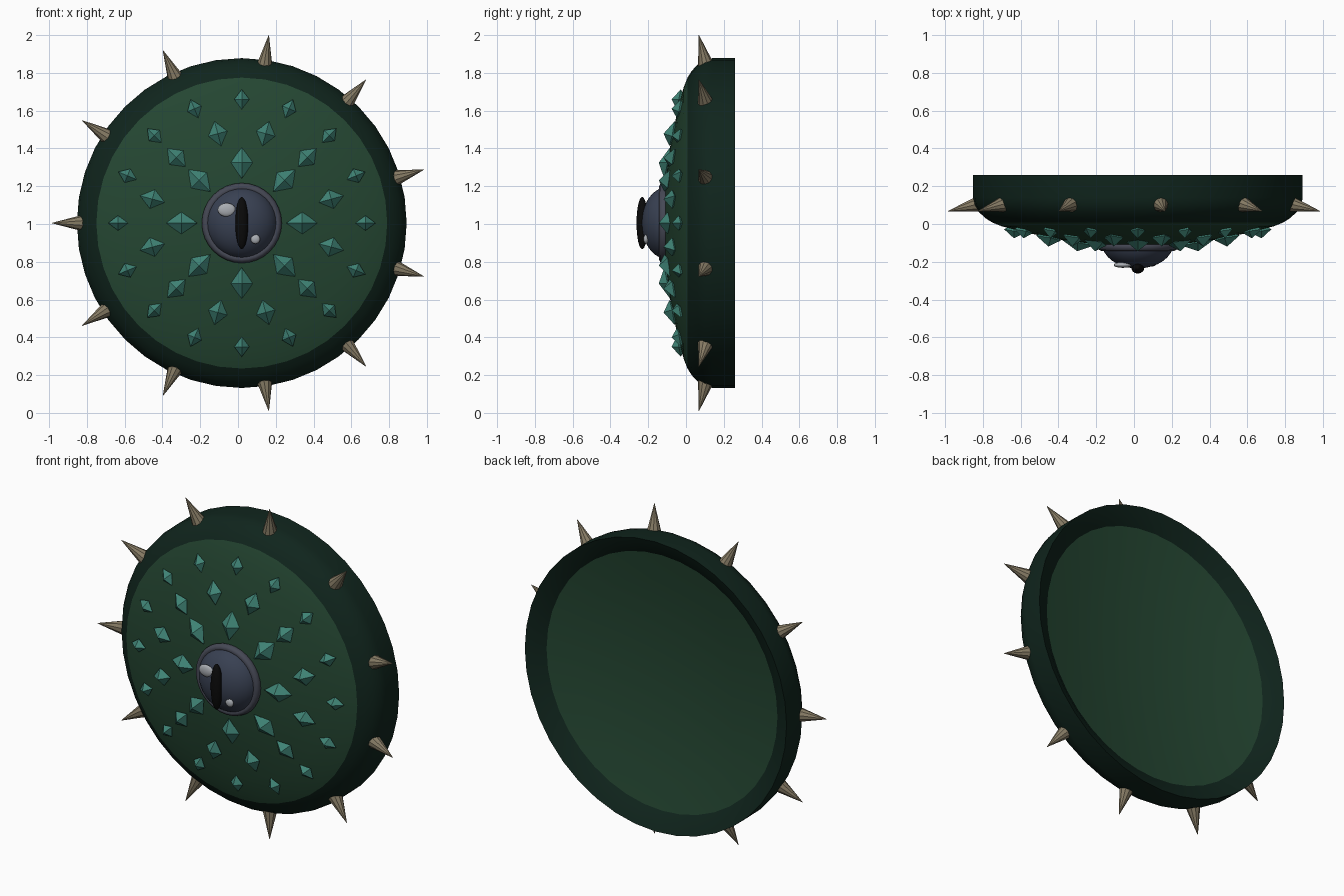
import bpy, bmesh
from math import sin, cos, pi, radians
from mathutils import Matrix, Vector

if "Cube" in bpy.data.objects:
    bpy.data.objects.remove(bpy.data.objects["Cube"])

CX, CZ = 0.02, 1.005   # shield centre


def mat(name, rgb):
    m = bpy.data.materials.new(name)
    m.diffuse_color = (*rgb, 1)
    m.use_nodes = True
    m.node_tree.nodes["Principled BSDF"].inputs["Base Color"].default_value = m.diffuse_color
    return m


FACE = mat("dark_green", (0.018, 0.062, 0.032))
RIM = mat("deep_green", (0.005, 0.018, 0.012))
TEAL = mat("teal", (0.05, 0.23, 0.18))
BONE = mat("bone", (0.24, 0.20, 0.13))
IRIS = mat("slate_blue", (0.04, 0.052, 0.085))
BEZEL = mat("dark_grey", (0.06, 0.065, 0.09))
BLACK = mat("black", (0.003, 0.003, 0.003))
GLINT = mat("pale_grey", (0.40, 0.42, 0.45))


def add(name, bm, material, smooth=None):
    bmesh.ops.recalc_face_normals(bm, faces=bm.faces)
    me = bpy.data.meshes.new(name)
    bm.to_mesh(me)
    bm.free()
    ob = bpy.data.objects.new(name, me)
    bpy.context.collection.objects.link(ob)
    me.materials.append(material)
    if smooth:
        bpy.ops.object.select_all(action='DESELECT')
        ob.select_set(True)
        bpy.context.view_layer.objects.active = ob
        bpy.ops.object.shade_smooth_by_angle(angle=radians(smooth))
    return ob


def lathe(name, profile, material, steps=40, closed=False, smooth=40):
    """Revolve (radius, y) points around the shield's front-back axis."""
    bm = bmesh.new()
    vs = [bm.verts.new((CX + r, y, CZ)) for r, y in profile]
    pairs = list(zip(vs, vs[1:])) + ([(vs[-1], vs[0])] if closed else [])
    edges = [bm.edges.new(p) for p in pairs]
    bmesh.ops.spin(bm, geom=vs + edges, cent=(CX, 0, CZ), axis=(0, 1, 0),
                   angle=2 * pi, steps=steps)
    bmesh.ops.remove_doubles(bm, verts=bm.verts, dist=1e-4)
    return add(name, bm, material, smooth)


def ellipsoid(name, centre, radii, material, u=24, v=16):
    bm = bmesh.new()
    bmesh.ops.create_uvsphere(bm, u_segments=u, v_segments=v, radius=1)
    bmesh.ops.transform(bm, verts=bm.verts,
                        matrix=Matrix.Translation(centre) @ Matrix.Diagonal((*radii, 1)))
    return add(name, bm, material, 60)


# shield: domed front, rounded rim, shallow dished back
lathe("shield_front", [(0, -0.118), (0.2, -0.11), (0.4, -0.085), (0.6, -0.044),
                       (0.72, -0.012), (0.77, 0.008)], FACE)
lathe("shield_rim", [(0.77, 0.008), (0.805, 0.03), (0.84, 0.062), (0.865, 0.10),
                     (0.873, 0.14), (0.873, 0.26), (0.82, 0.235), (0.77, 0.20)], RIM)
lathe("shield_back", [(0.77, 0.20), (0.6, 0.17), (0.4, 0.145), (0.2, 0.13),
                      (0, 0.125)], FACE)

# rim spikes, leaning slightly forward
bm = bmesh.new()
for i in range(11):
    a = pi + i * 2 * pi / 11
    base = Vector((CX + 0.825 * cos(a), 0.11, CZ + 0.825 * sin(a)))
    tip = Vector((CX + 1.005 * cos(a), 0.068, CZ + 1.005 * sin(a)))
    d = tip - base
    m = Matrix.Translation((base + tip) / 2) @ d.to_track_quat('Z', 'Y').to_matrix().to_4x4()
    bmesh.ops.create_cone(bm, cap_ends=True, segments=10, radius1=0.048, radius2=0.001,
                          depth=d.length, matrix=m)
add("rim_spikes", bm, BONE)

# faceted studs: count, ring radius, depth, half length, half width, half height
bm = bmesh.new()
for n, r, y, L, W, H, off in ((8, 0.32, -0.098, 0.085, 0.058, 0.046, 0),
                              (12, 0.49, -0.074, 0.068, 0.052, 0.045, pi / 12),
                              (16, 0.655, -0.038, 0.053, 0.04, 0.038, 0)):
    for i in range(n):
        a = off + i * 2 * pi / n
        out, side = Vector((cos(a), 0, sin(a))), Vector((-sin(a), 0, cos(a)))
        slope = Vector((0, 0.2, 0))
        c = Vector((CX, y, CZ)) + out * r
        ring = [bm.verts.new(c + p) for p in ((out + slope) * L, side * W,
                                              (-out - slope) * L, -side * W)]
        for s in (-1, 1):
            top = bm.verts.new(c + Vector((0, s * H, 0)))
            for k in range(4):
                bm.faces.new((ring[k], ring[(k + 1) % 4], top))
add("studs", bm, TEAL)

# eye: socket ring, ball, slit pupil, glints
lathe("eye_socket", [(0.19 + 0.022 * cos(t * pi / 4), -0.118 + 0.026 * sin(t * pi / 4))
                     for t in range(8)], BEZEL, steps=32, closed=True, smooth=60)
ellipsoid("eyeball", (CX, -0.10, CZ), (0.19, 0.135, 0.19), IRIS, 32, 20)
ellipsoid("pupil", (CX, -0.232, CZ), (0.034, 0.03, 0.138), BLACK)
ellipsoid("large_glint", (CX - 0.08, -0.217, CZ + 0.07), (0.048, 0.015, 0.036), GLINT, 16, 10)
ellipsoid("small_glint", (CX + 0.072, -0.212, CZ - 0.085), (0.025, 0.013, 0.025), GLINT, 16, 10)
